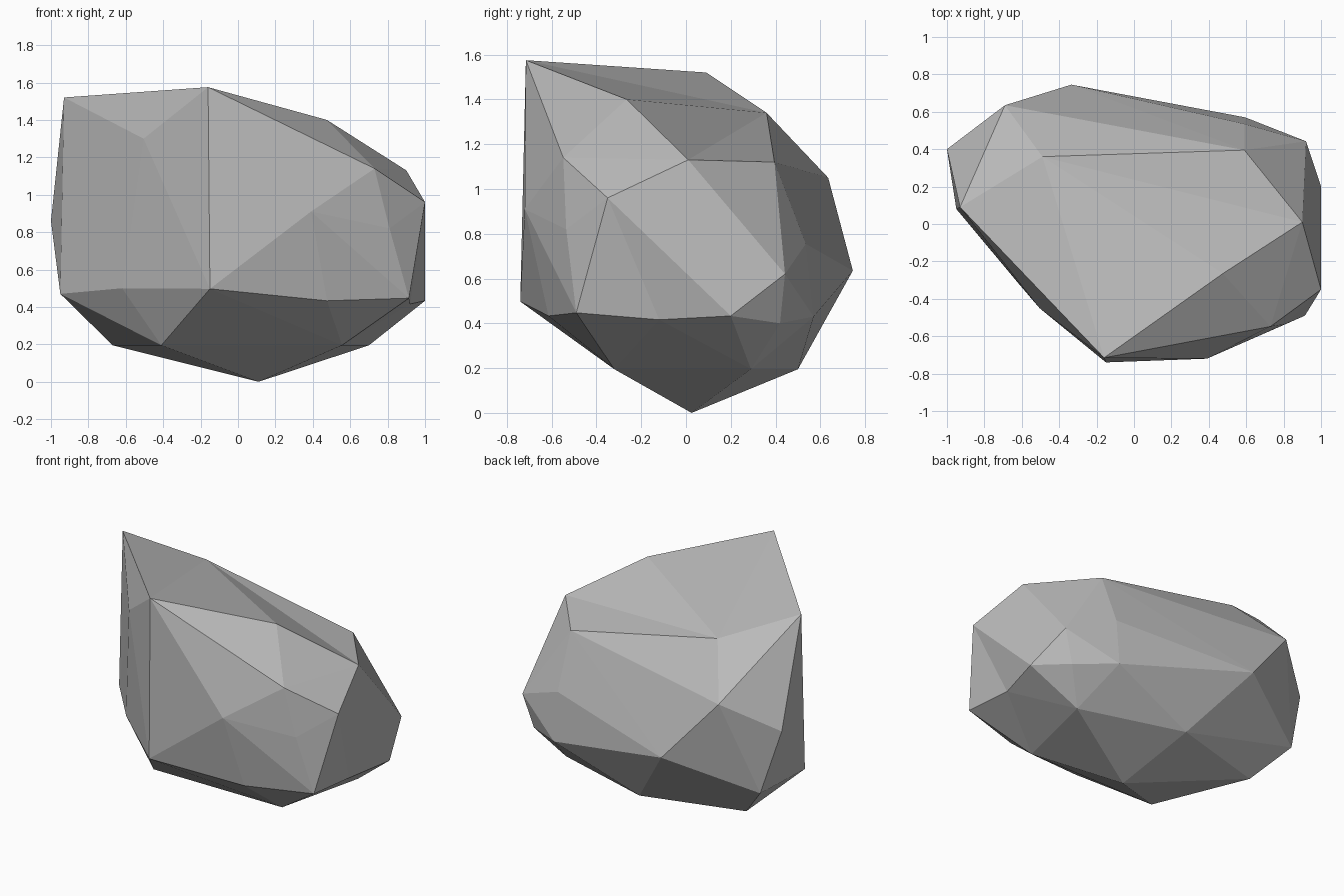
import bpy
import bmesh
from mathutils import Vector

default_cube = bpy.data.objects.get("Cube")
if default_cube:
    bpy.data.objects.remove(default_cube, do_unlink=True)

# Corner points of the boulder, grouped by the band they belong to
crown = {
    "peak": (-.5, -.29, 1.69), "peak_front": (-.16, -.715, 1.575),
    "peak_side": (-.93, .09, 1.52), "slope_top": (.475, -.265, 1.4),
    "slope_end": (.9, .01, 1.13), "slope_back": (.59, .395, 1.12),
    "shoulder_back": (-.69, .635, 1.05),
}
waist = {
    "brow": (-.505, -.45, 1.3), "front_ridge": (.73, -.548, 1.14),
    "side_ridge": (1, -.35, .96), "belly_front": (.39, -.72, .91),
    "belly_corner": (.81, -.535, .82), "side_back": (.92, .442, .62),
    "back_ridge": (.59, .535, .755), "back_bulge": (-.335, .745, .635),
    "far_side": (-1, .4, .86),
}
skirt = {
    "far_front": (-.95, .08, .47), "front_notch": (-.62, -.315, .5),
    "front_edge": (-.15, -.74, .497), "front_low": (.476, -.614, .433),
    "corner_low": (.914, -.49, .447), "side_low": (1, .2, .433),
    "corner_back": (.85, .42, .4), "back_low": (.595, .57, .43),
    "far_back": (-.88, .46, .43),
}
base = {
    "foot_far": (-.67, .31, .195), "foot_front": (-.41, -.32, .195),
    "foot_corner": (.556, -.32, .195), "foot_side": (.7, .29, .195),
    "foot_back": (0, .5, .195), "foot_bottom": (.11, .025, 0),
}


def make_material(name, colour):
    """One plain flat colour for viewport and render."""
    material = bpy.data.materials.new(name)
    material.use_nodes = True
    material.diffuse_color = colour
    shader = material.node_tree.nodes["Principled BSDF"]
    shader.inputs["Base Color"].default_value = colour
    shader.inputs["Roughness"].default_value = .9
    return material


def press_dent(bm, ring, point):
    """Replace the hull faces spanning a ring of corners by a fan to a sunken point."""
    ring = set(ring)
    patch = [f for f in bm.faces if all(v in ring for v in f.verts)]
    patch_set = set(patch)
    rim = []
    for face in patch:
        for loop in face.loops:
            outside = [f for f in loop.edge.link_faces if f not in patch_set]
            if outside:
                rim.append((loop.vert, loop.link_loop_next.vert))
    bmesh.ops.delete(bm, geom=patch, context='FACES_ONLY')
    centre = bm.verts.new(point)
    for start, end in rim:
        bm.faces.new((start, end, centre))


# Faceted body: the hull of all corners
bm = bmesh.new()
corner = {}
for band in (crown, waist, skirt, base):
    for name, position in band.items():
        corner[name] = bm.verts.new(Vector(position))
hull = bmesh.ops.convex_hull(bm, input=list(bm.verts), use_existing_faces=False)
bmesh.ops.recalc_face_normals(bm, faces=list(bm.faces))

# Cleft behind the peak, and the shallow dent low on the side
press_dent(bm, [corner[name] for name in crown], (-.49, .36, 1.34))
side_ring = ("corner_low", "side_ridge", "side_low", "foot_side", "foot_corner")
press_dent(bm, [corner[name] for name in side_ring], (.92, -.12, .416))

# Tidy up loose geometry and normals
bmesh.ops.delete(bm, geom=[e for e in bm.edges if not e.link_faces], context='EDGES')
bmesh.ops.delete(bm, geom=[v for v in bm.verts if not v.link_faces], context='VERTS')
bmesh.ops.recalc_face_normals(bm, faces=list(bm.faces))

mesh = bpy.data.meshes.new("boulder")
bm.to_mesh(mesh)
bm.free()
mesh.materials.append(make_material("stone_grey", (.5, .5, .5, 1)))
boulder = bpy.data.objects.new("boulder", mesh)
bpy.context.collection.objects.link(boulder)
